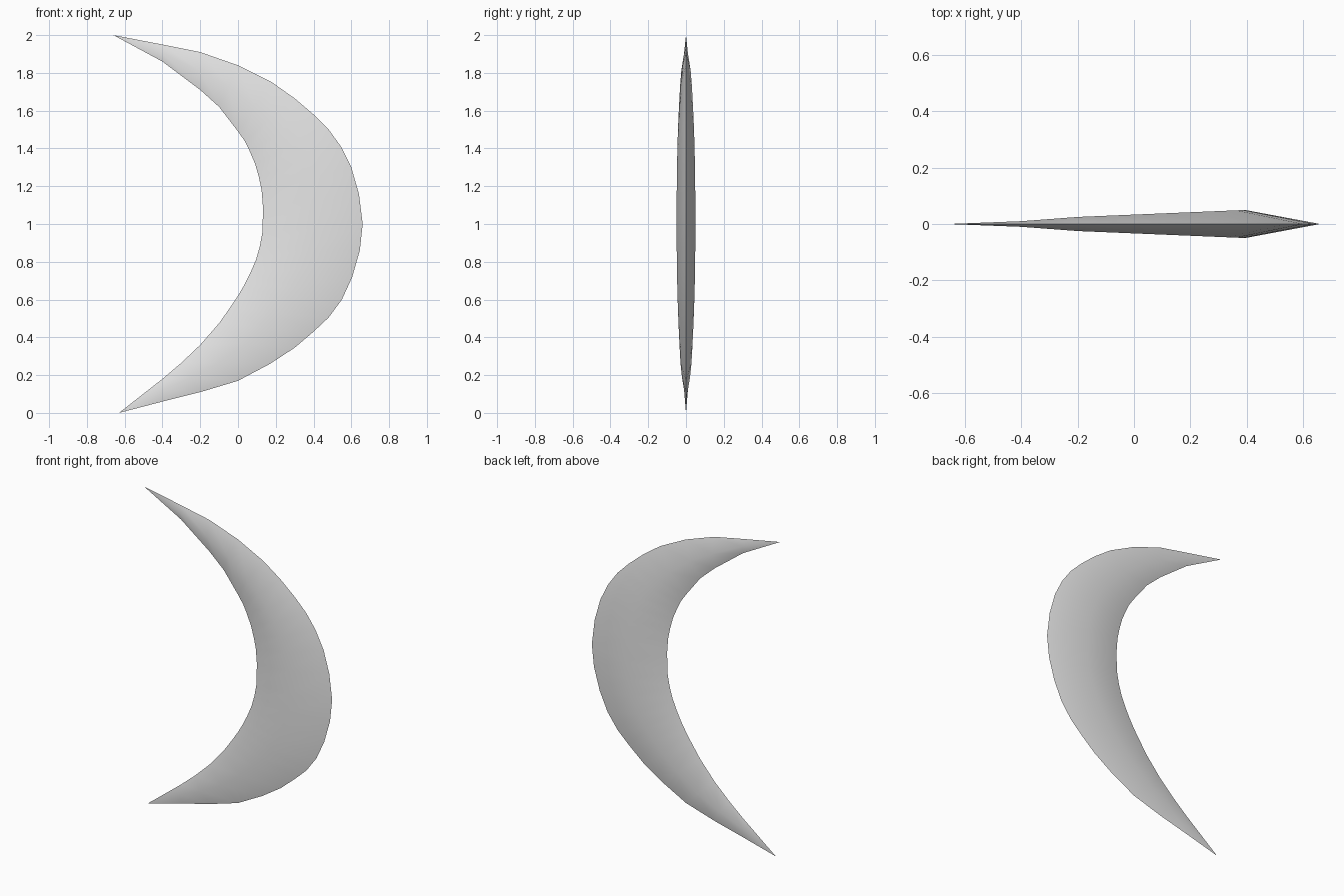
import bpy
import bmesh
import math
from mathutils import Vector

cube = bpy.data.objects.get("Cube")
if cube:
    bpy.data.objects.remove(cube, do_unlink=True)

steel = bpy.data.materials.new("light_grey")
steel.use_nodes = True
steel.diffuse_color = (0.8, 0.8, 0.8, 1)
steel.node_tree.nodes["Principled BSDF"].inputs["Base Color"].default_value = (0.8, 0.8, 0.8, 1)

# Matching stations of the two cutting edges (x, z), from top tip to bottom tip
TOP_TIP, BOTTOM_TIP = (-0.66, 2.0), (-0.63, 0.0)
OUTER = [(-.4, 1.95), (-.2, 1.91), (0, 1.84), (.18, 1.75), (.3, 1.665), (.4, 1.58),
         (.48, 1.5), (.545, 1.41), (.6, 1.3), (.64, 1.16), (.66, 1.0), (.645, .86),
         (.605, .72), (.55, .6), (.48, .505), (.4, .43), (.3, .345), (.17, .26),
         (0, .17), (-.2, .11), (-.4, .06)]
INNER = [(-.4, 1.86), (-.2, 1.71), (-.1, 1.62), (0, 1.49), (.035, 1.44), (.06, 1.39),
         (.09, 1.32), (.11, 1.25), (.125, 1.18), (.132, 1.09), (.13, .96), (.115, .88),
         (.095, .81), (.065, .74), (.035, .68), (0, .62), (-.04, .56), (-.1, .475),
         (-.2, .36), (-.3, .265), (-.4, .18)]


def half_thickness(x):
    """Blade thins out toward the tips."""
    if x > -0.2:
        return 0.025 + (x + 0.2) / 24
    return max(0.006, 0.025 + (x + 0.2) * 0.075)


def vec(p, y=0.0):
    return Vector((p[0], y, p[1]))


# Crescent blade: diamond cross-sections bridged along the curve
bm = bmesh.new()
rings = []
for outer, inner in zip(OUTER, INNER):
    a, b = vec(outer), vec(inner)
    ridge = (a + b) / 2
    offset = Vector((0, half_thickness(ridge.x), 0))
    rings.append([bm.verts.new(p) for p in (a, ridge - offset, b, ridge + offset)])
for r, s in zip(rings, rings[1:]):
    for i in range(4):
        j = (i + 1) % 4
        bm.faces.new((r[i], r[j], s[j], s[i]))

# Pointed tips
for ring, point in ((rings[0], TOP_TIP), (rings[-1], BOTTOM_TIP)):
    tip = bm.verts.new(vec(point))
    for i in range(4):
        bm.faces.new((ring[i], ring[(i + 1) % 4], tip))
bmesh.ops.recalc_face_normals(bm, faces=bm.faces[:])

mesh = bpy.data.meshes.new("crescent_blade")
bm.to_mesh(mesh)
bm.free()
mesh.materials.append(steel)
blade = bpy.data.objects.new("crescent_blade", mesh)
bpy.context.collection.objects.link(blade)

# Soft central ridge, sharp cutting edges
bpy.ops.object.select_all(action="DESELECT")
blade.select_set(True)
bpy.context.view_layer.objects.active = blade
bpy.ops.object.shade_smooth_by_angle(angle=math.radians(50))
